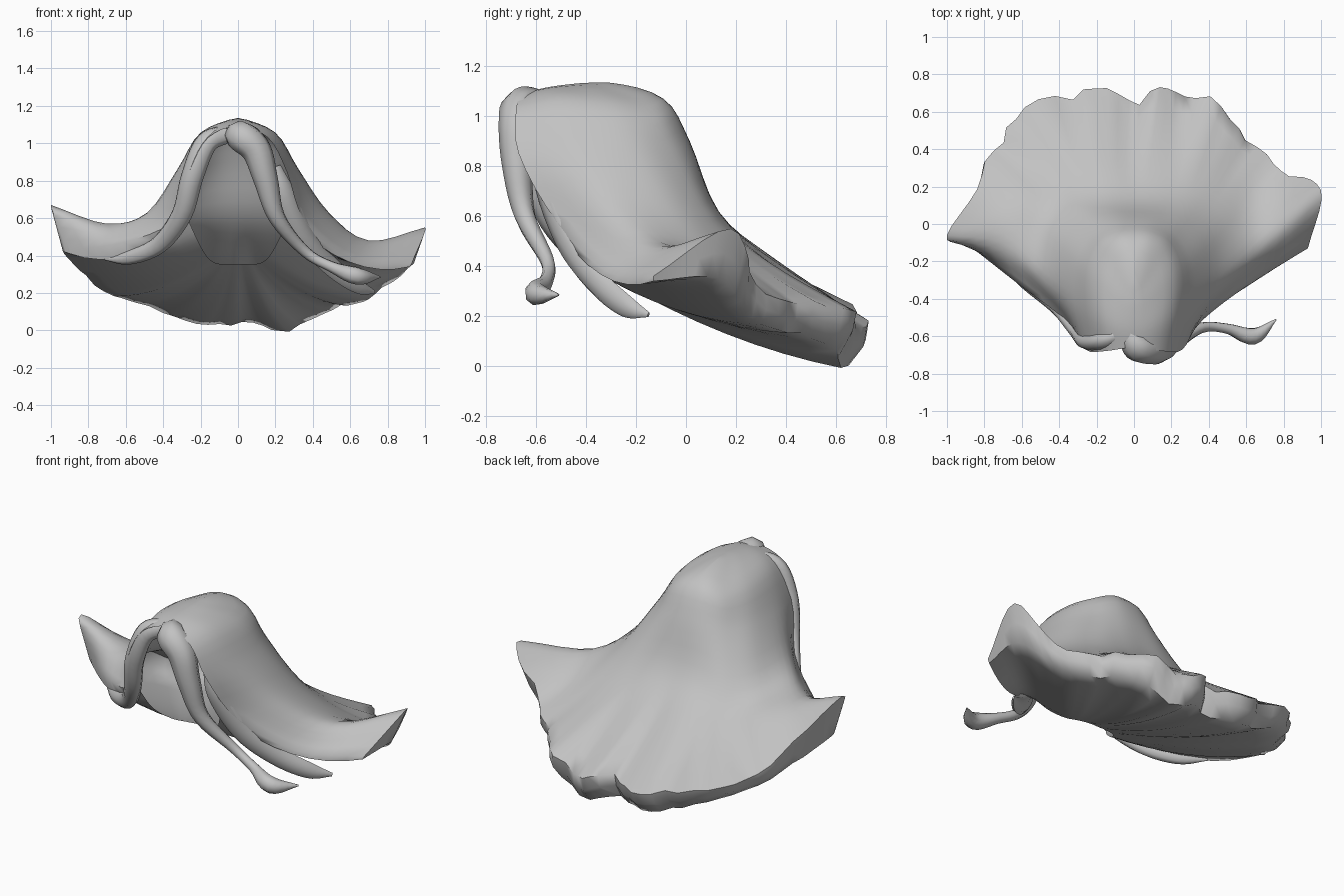
import bpy, bmesh, math, random
from mathutils import Vector as V

if "Cube" in bpy.data.objects:
    bpy.data.objects.remove(bpy.data.objects["Cube"])

random.seed(4)
grey = bpy.data.materials.new("hair_grey")
grey.diffuse_color = (0.54, 0.54, 0.54, 1)
grey.use_nodes = True
grey.node_tree.nodes["Principled BSDF"].inputs["Base Color"].default_value = grey.diffuse_color


def spline(pts, n):
    """Smooth curve through the points, n steps per span."""
    p = [2 * pts[0] - pts[1]] + list(pts) + [2 * pts[-1] - pts[-2]]
    out = []
    for i in range(1, len(p) - 2):
        a, b, c, d = p[i - 1:i + 3]
        for k in range(n):
            t = k / n
            out.append(0.5 * (2 * b + (c - a) * t + (2 * a - 5 * b + 4 * c - d) * t * t
                              + (3 * b - a - 3 * c + d) * t ** 3))
    return out + [pts[-1].copy()]


def finish(name, verts, faces, angle=60):
    me = bpy.data.meshes.new(name)
    me.from_pydata(verts, [], faces)
    bm = bmesh.new()
    bm.from_mesh(me)
    bmesh.ops.remove_doubles(bm, verts=bm.verts, dist=0.0005)
    bmesh.ops.recalc_face_normals(bm, faces=bm.faces)
    bm.to_mesh(me)
    bm.free()
    me.materials.append(grey)
    ob = bpy.data.objects.new(name, me)
    bpy.context.collection.objects.link(ob)
    bpy.ops.object.select_all(action='DESELECT')
    bpy.context.view_layer.objects.active = ob
    ob.select_set(True)
    bpy.ops.object.shade_smooth_by_angle(angle=math.radians(angle))
    return ob


# Guide lines of one half, from the parting down, front edge to centre back
guides = [
    [(0, -.66, 1.09), (.16, -.68, 1.03), (.26, -.67, .85), (.36, -.52, .58), (.62, -.32, .38)],
    [(0, -.56, 1.115), (.19, -.50, 1.06), (.32, -.42, .86), (.48, -.30, .63), (.70, -.10, .48)],
    [(0, -.45, 1.13), (.20, -.30, 1.05), (.31, -.20, .86), (.46, -.05, .60), (.62, .12, .42)],
    [(0, -.37, 1.135), (.16, -.15, 1.04), (.23, -.06, .86), (.34, .10, .58), (.44, .28, .40)],
    [(0, -.33, 1.135), (.08, -.10, 1.065), (.12, .00, .89), (.17, .13, .61), (.22, .34, .42)],
    [(0, -.31, 1.135), (0, -.09, 1.07), (0, .015, .90), (0, .13, .62), (0, .34, .42)]]
# Upper hem, right front round the back to left front
hem = [(.93, -.13, .36), (1.0, .18, .55), (.80, .29, .32), (.56, .51, .24), (.28, .71, .18),
       (.03, .67, .17), (-.27, .72, .18), (-.63, .56, .26), (-.80, .25, .38),
       (-1.0, -.06, .67), (-.90, -.10, .43)]
# Lower hem, tucked under
under_hem = [(.92, -.13, .34), (.93, .13, .35), (.74, .27, .19), (.55, .46, .12), (.28, .64, .015),
             (.02, .61, .03), (-.28, .64, .05), (-.58, .51, .16), (-.78, .21, .26),
             (-.93, -.04, .41), (-.90, -.10, .41)]
# Front edge of the underside, hanging between the two sides of the opening
front_edge = [(.27, -.55, .60), (.22, -.50, .49), (.17, -.40, .40), (.12, -.32, .36), (.06, -.30, .355)]

rows_per, cols_per, under_rows = 4, 5, 8
columns = []
for i, h in enumerate(hem):
    pts = [V(p) for p in guides[min(i, 10 - i)]]
    if i > 5:
        pts = [V((-p.x, p.y, p.z)) for p in pts]
        pts[4].z += 0.09 if i > 7 else 0.02
    ghost = V((-pts[1].x, pts[1].y, pts[1].z)) if i != 5 else V((0, -.55, 1.12))
    columns.append(spline([ghost] + pts + [V(h)], rows_per)[rows_per:])
rows = [spline(r, cols_per) for r in zip(*columns)]
nr, nc = len(rows), len(rows[0])

# Ragged, rippled hem; the side tips stay clean
ragged = [random.uniform(-1, 1) for _ in range(nc)]


def ripple(p, k, w, bulge=0):
    w *= min(1, max(0, (min(k, nc - 1 - k) - 6) / 5))
    out = V((p.x, p.y + .2, 0)).normalized()
    q = p + out * w * (.022 * math.sin(k * 1.15) + .028 * ragged[k] + bulge)
    q.z += w * (.02 * math.sin(k * .8 + 1) + .016 * ragged[-k])
    return q


low = spline([V(p) for p in under_hem], cols_per)
middle = [ripple(p.lerp(q, .5), k, 1, .02) for k, (p, q) in enumerate(zip(rows[-1], low))]
low = [ripple(p, k, .7) for k, p in enumerate(low)]
for j in range(nr):
    w = max(0, (j / (nr - 1) - .62) / .38) ** 2
    rows[j] = [ripple(p, k, w) for k, p in enumerate(rows[j])]
rows.append(middle)

# Underside runs from the tucked hem forward to the opening
lip = [V(p) for p in front_edge]
lip = spline(lip + [V((0, -.30, .355))] + [V((-p.x, p.y, p.z)) for p in reversed(lip)], cols_per)
for s in range(under_rows + 1):
    t = s / under_rows
    new = []
    for k in range(nc):
        side = abs(2 * k / (nc - 1) - 1)
        p = low[k].lerp(lip[k], t)
        p.z -= 4 * t * (1 - t) * (.045 + .06 * side ** 4)
        new.append(p)
    rows.append(new)

verts = [p for r in rows for p in r]
faces = [(j * nc + k, j * nc + k + 1, (j + 1) * nc + k + 1, (j + 1) * nc + k)
         for j in range(len(rows) - 1) for k in range(nc - 1)]
# Close the front edges between the top and the underside
for s in range(under_rows):
    for k in (0, nc - 1):
        a, b = (nr - 1 - s) * nc + k, (nr + 1 + s) * nc + k
        faces.append((a, a - nc, b + nc, b))
finish("hair_shell", verts, faces)


def lock(name, path, widths, flat=.5, facing=(0, -1, .3), sides=8):
    """Tapered lock of hair with a flattened oval section."""
    line = spline([V(p) for p in path], 5)
    size = [s.x for s in spline([V((w, 0, 0)) for w in widths], 5)]
    verts, fs = [], []
    for i, p in enumerate(line):
        d = (line[min(i + 1, len(line) - 1)] - line[max(i - 1, 0)]).normalized()
        side = d.cross(V(facing)).normalized()
        up = side.cross(d)
        r = max(size[i], .004)
        for s in range(sides):
            a = math.tau * s / sides
            verts.append(p + side * r * math.cos(a) + up * r * flat * math.sin(a))
            if i:
                b, e = i * sides, (s + 1) % sides
                fs.append((b - sides + s, b - sides + e, b + e, b + s))
    fs += [tuple(range(sides)), tuple(range(len(verts) - sides, len(verts)))]
    finish(name, verts, fs)


# Long front lock falling from the parting on the right
lock("right_front_lock",
     [(-.02, -.58, 1.05), (.02, -.655, 1.035), (.10, -.675, .96), (.15, -.675, .80), (.21, -.645, .60),
      (.36, -.555, .42), (.50, -.56, .34), (.64, -.60, .29), (.76, -.51, .285)],
     [.06, .085, .08, .065, .045, .03, .03, .048, .004], .95)
# Second lock sweeping back along the right edge
lock("right_side_lock",
     [(.21, -.60, .88), (.26, -.57, .72), (.36, -.48, .50), (.50, -.36, .34), (.64, -.24, .24), (.73, -.15, .205)],
     [.02, .055, .06, .055, .045, .01], .5, (.3, -1, .3))
# Lock framing the left of the face
lock("left_front_lock",
     [(-.06, -.59, 1.05), (-.17, -.63, 1.0), (-.245, -.63, .82), (-.30, -.57, .62), (-.42, -.44, .46),
      (-.58, -.32, .39), (-.71, -.225, .38)],
     [.05, .06, .06, .055, .05, .04, .006], .75)
